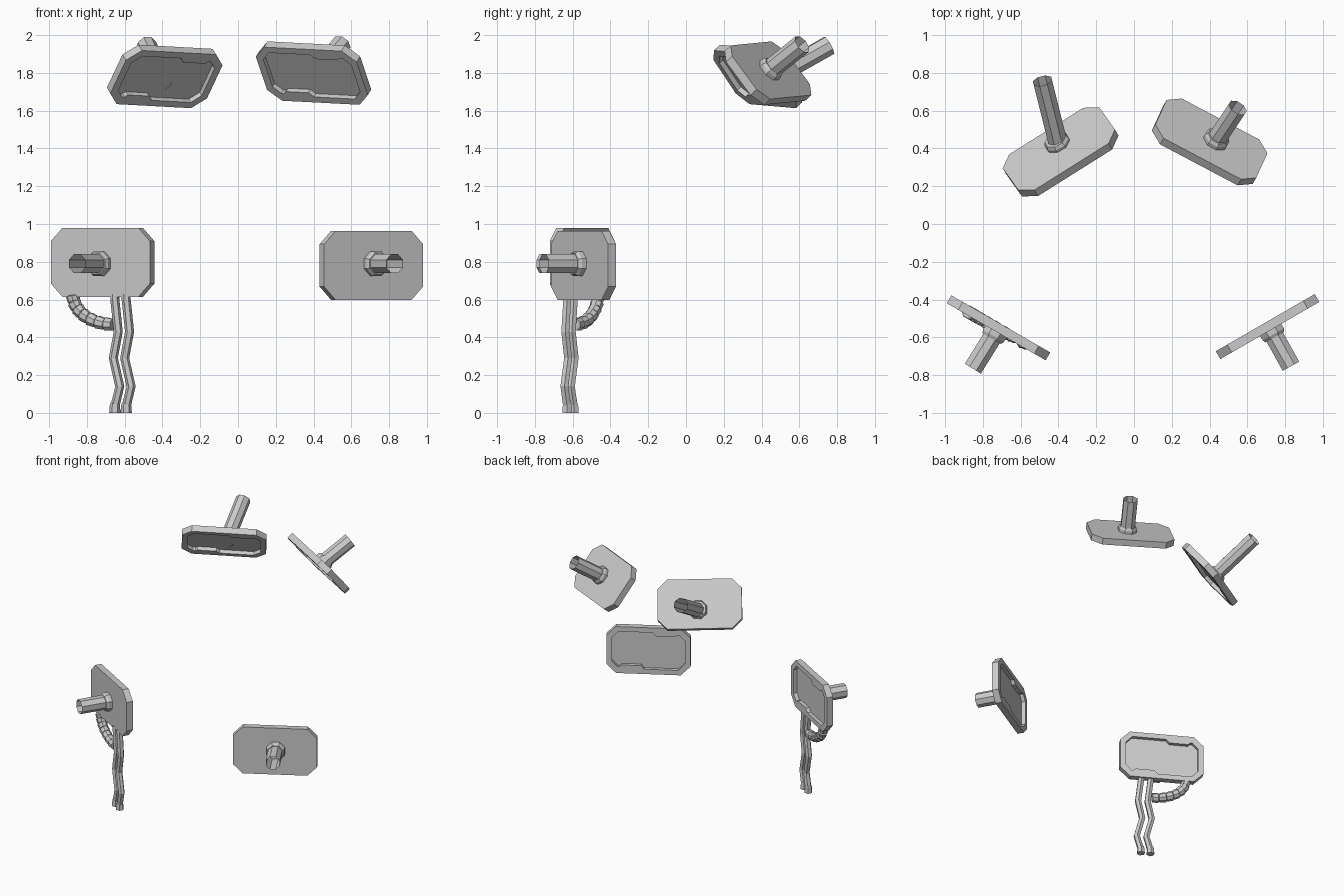
import bpy, bmesh
from math import sin, cos, pi, radians
from mathutils import Vector, Matrix

if "Cube" in bpy.data.objects:
    bpy.data.objects.remove(bpy.data.objects["Cube"])


def finish(bm, name):
    bmesh.ops.recalc_face_normals(bm, faces=bm.faces)
    me = bpy.data.meshes.new(name)
    bm.to_mesh(me)
    bm.free()
    ob = bpy.data.objects.new(name, me)
    bpy.context.collection.objects.link(ob)
    return ob


def tube(name, pts, radii, sides=8, ref=(0, 0, 1), cap=True):
    """Faceted tube swept along pts; ref fixes the twist of the rings."""
    pts = [Vector(p) for p in pts]
    bm = bmesh.new()
    rings = []
    for i, p in enumerate(pts):
        t = (pts[min(i + 1, len(pts) - 1)] - pts[max(i - 1, 0)]).normalized()
        a = Vector(ref).cross(t).normalized()
        b = t.cross(a)
        ang = [2 * pi * (k + 0.5) / sides for k in range(sides)]
        rings.append([bm.verts.new(p + radii[i] * (a * cos(q) + b * sin(q))) for q in ang])
    for r, s in zip(rings, rings[1:]):
        for k in range(sides):
            j = (k + 1) % sides
            bm.faces.new((r[k], r[j], s[j], s[k]))
    if cap:
        bm.faces.new(rings[0])
        bm.faces.new(rings[-1])
    return finish(bm, name)


# Panel outline (outer octagon) and screen recess, both point symmetric
def symmetric(half):
    return half + [(-x, -y) for x, y in half]


OUTER = symmetric([(.302, -.113), (.302, .113), (.232, .183), (-.232, .183)])
INNER = symmetric([(.262, -.095), (.262, .09), (.222, .132), (.205, .132),
                   (.19, .118), (.055, .118), (.03, .145), (-.215, .145)])
HALF_T, DEPTH = .024, .028


def panel(name, centre, yaw, tilt=0, roll=0):
    yaw, e, r = radians(yaw), radians(tilt), radians(roll)
    up = Vector((0, 0, 1))
    h = Vector((sin(yaw), -cos(yaw), 0))
    u = Vector((cos(yaw), sin(yaw), 0))
    v = up * cos(e) + h * sin(e)
    w = h * cos(e) - up * sin(e)
    u, v = u * cos(r) - v * sin(r), v * cos(r) + u * sin(r)
    m = Matrix((u, v, w)).transposed().to_4x4()
    m.translation = centre

    bm = bmesh.new()

    def loop(pts, z):
        return [bm.verts.new((x, y, z)) for x, y in pts]

    def bridge(a, b):
        for k in range(len(a)):
            j = (k + 1) % len(a)
            bm.faces.new((a[k], a[j], b[j], b[k]))

    back, front = loop(OUTER, -HALF_T), loop(OUTER, HALF_T)
    rim, floor = loop(INNER, HALF_T), loop(INNER, HALF_T - DEPTH)
    bm.faces.new(back)
    bm.faces.new(floor)
    bridge(back, front)
    bridge(rim, floor)
    edges = [bm.edges.get((l[k], l[k - 1])) for l in (front, rim) for k in range(len(l))]
    bmesh.ops.triangle_fill(bm, edges=edges, use_beauty=True)
    bm.transform(m)
    finish(bm, name)
    return w


def mount(name, base, end, normal):
    # collar hugging the panel back, plus a hollow open pole
    base, n = Vector(base), -normal
    tube(name + "_collar", [base - n * .01, base + n * .025, base + n * .042],
         [.07, .07, .06])
    tube(name + "_pole", [base, end], [.054, .054], cap=False)


# Four screens facing the middle: centre, yaw, tilt, roll, pole base, pole end
SCREENS = {
    "lower_left_screen": ((-.7165, -.549, .797), 150, 0, 0,
                          (-.731, -.57, .79), (-.852, -.765, .79)),
    "lower_right_screen": ((.706, -.5425, .781), 210, 0, 0,
                           (.724, -.562, .79), (.83, -.752, .79)),
    "upper_left_screen": ((-.388, .381, 1.781), 30, 39, 3.4,
                          (-.40, .42, 1.755), (-.484, .757, 1.945)),
    "upper_right_screen": ((.40, .434, 1.799), -30, 39, 3.4,
                           (.43, .437, 1.81), (.548, .615, 1.952)),
}
for name, (c, yaw, tilt, roll, base, end) in SCREENS.items():
    w = panel(name, c, yaw, tilt, roll)
    mount(name, base, end, w)


# Cables hang in the vertical plane of the lower left screen
def on_plane(x, z):
    return Vector((x, -.549 - (x + .7165) * .577 - .008, z))


PLANE_N = (.5, .866, 0)
WAVE = [(0, .63), (0, .60), (.018, .43), (-.008, .29), (.026, .14), (.003, .045)]
for name, x0 in (("left_cable", -.652), ("right_cable", -.592)):
    tube(name, [on_plane(x0 + dx, z) for dx, z in WAVE] + [on_plane(x0, .01)],
         [.024] * 7, sides=6, ref=PLANE_N)
    tube(name + "_plug", [on_plane(x0, z) for z in (0, .04, .055)],
         [.03, .027, .022], sides=6, ref=PLANE_N)

# Ribbed hose: a curved chain of flared segments
centre, rx, rz = (-.66, .625), .215, .158
path = [(centre[0] - rx * cos(a), centre[1] - rz * sin(a))
        for a in [pi / 2 * k / 7 for k in range(8)]]
pts, radii = [], []
for (x0, z0), (x1, z1) in zip(path, path[1:]):
    for f, r in ((.06, .029), (.2, .037), (.94, .033)):
        pts.append(on_plane(x0 + (x1 - x0) * f, z0 + (z1 - z0) * f))
        radii.append(r)
tube("ribbed_hose", pts, radii, ref=PLANE_N)
